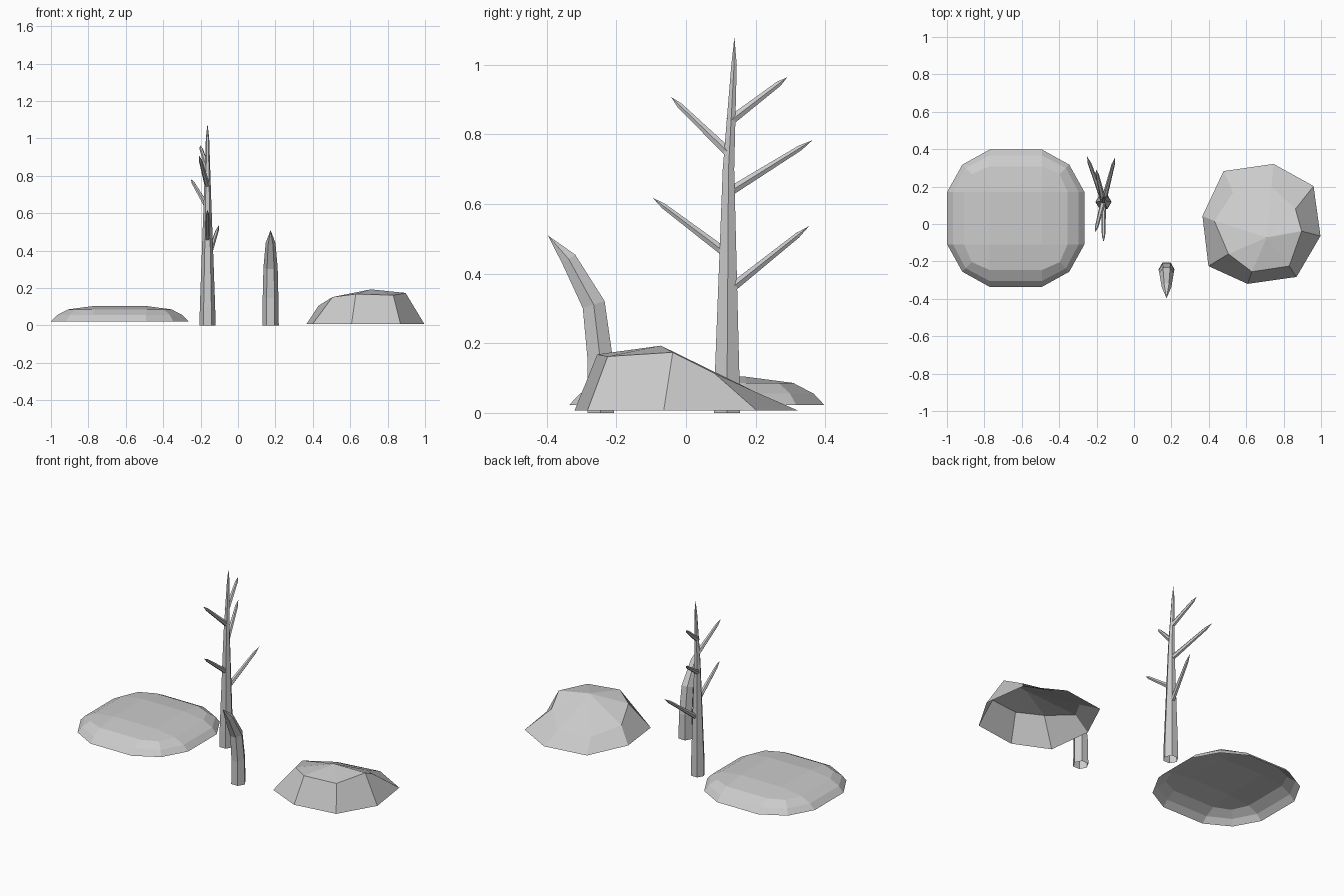
import bpy, math
from mathutils import Vector

if "Cube" in bpy.data.objects:
    bpy.data.objects.remove(bpy.data.objects["Cube"])


def make_object(name, verts, faces):
    mesh = bpy.data.meshes.new(name)
    mesh.from_pydata([tuple(v) for v in verts], [], faces)
    mesh.update()
    obj = bpy.data.objects.new(name, mesh)
    bpy.context.collection.objects.link(obj)
    return obj


def bridge(a, b, n):
    """Quads between two rings starting at vertex indices a and b."""
    return [(a + i, a + (i + 1) % n, b + (i + 1) % n, b + i) for i in range(n)]


def tapered_tube(name, path, radii, sides):
    """Open-based tube along path, closing in a point at the last path point."""
    pts = [Vector(p) for p in path]
    verts, faces = [], []
    for i, r in enumerate(radii):
        d = (pts[i + 1] - pts[max(i - 1, 0)]).normalized()
        v = d.cross(Vector((1, 0, 0))).normalized()
        u = v.cross(d)
        for k in range(sides):
            a = math.tau * k / sides
            verts.append(pts[i] + r * (math.cos(a) * u + math.sin(a) * v))
        if i:
            faces += bridge((i - 1) * sides, i * sides, sides)
    verts.append(pts[-1])
    base = (len(radii) - 1) * sides
    faces += [(base + k, base + (k + 1) % sides, len(verts) - 1) for k in range(sides)]
    return make_object(name, verts, faces)


# Low mound: rounded-square rings rising to a flat square, open underneath
CX, CY, H = -0.632, 0.031, 0.14
verts, faces = [], []
rings = [(0.367, 0.286, 0.022), (0.336, 0.268, 0.055), (0.277, 0.235, 0.086)]
for j, (r, k, z) in enumerate(rings):
    quarter = [(r, -H), (r, H), (k, k)]
    for q in range(4):
        for x, y in quarter:
            for _ in range(q):
                x, y = -y, x
            verts.append((CX + x, CY + y, z))
    if j:
        faces += bridge((j - 1) * 12, j * 12, 12)
for x, y in [(H, -H), (H, H), (-H, H), (-H, -H)]:
    verts.append((CX + x, CY + y, 0.104))
for q in range(4):
    b, c = 24 + 3 * q, 36 + q
    c2 = 36 + (q + 1) % 4
    faces.append((b, b + 1, c2, c))
    faces.append((b + 1, b + 2, 24 + (3 * q + 3) % 12, c2))
faces.append((36, 37, 38, 39))
make_object("mound", verts, faces)

# Boulder: octagonal rim, uneven shoulder ring and an off-centre peak, open underneath
rim = [(0.479, 0.283), (0.366, 0.043), (0.398, -0.225), (0.607, -0.32),
       (0.869, -0.283), (0.997, -0.064), (0.96, 0.203), (0.746, 0.321)]
shoulder = [(0.53, 0.17, 0.065), (0.43, 0.016, 0.105), (0.505, -0.16, 0.152),
            (0.63, -0.255, 0.168), (0.83, -0.225, 0.162), (0.896, -0.038, 0.174),
            (0.863, 0.08, 0.115), (0.735, 0.2, 0.06)]
verts = [(x, y, 0.007) for x, y in rim] + shoulder + [(0.71, -0.072, 0.193)]
faces = bridge(0, 8, 8) + [(8 + i, 8 + (i + 1) % 8, 16) for i in range(8)]
make_object("boulder", verts, faces)

# Dead tree trunk
TX = -0.163
tapered_tube("tree_trunk",
             [(TX, 0.118, 0), (TX, 0.118, 0.1), (TX, 0.122, 0.7),
              (TX, 0.138, 1.0), (TX, 0.139, 1.08)],
             [0.043, 0.041, 0.019, 0.009], 6)

# Bare branches: start inside the trunk, end in a sharp tip
branches = [((TX, 0.12, 0.35), (-0.102, 0.354, 0.537)),
            ((TX, 0.12, 0.632), (-0.252, 0.363, 0.783)),
            ((TX, 0.125, 0.837), (-0.203, 0.291, 0.964)),
            ((TX, 0.12, 0.455), (-0.163, -0.096, 0.618)),
            ((TX, 0.125, 0.745), (-0.207, -0.043, 0.907))]
for i, (start, tip) in enumerate(branches):
    s, t = Vector(start), Vector(tip)
    tapered_tube(f"tree_branch_{i + 1}", [s, s.lerp(t, 0.85), t], [0.015, 0.009], 6)

# Curved stump leaning forward to a point
SX = 0.174
tapered_tube("curved_stump",
             [(SX, -0.245, 0), (SX, -0.246, 0.15), (SX, -0.265, 0.311),
              (SX, -0.337, 0.442), (SX, -0.397, 0.51)],
             [0.044, 0.042, 0.038, 0.026], 6)
